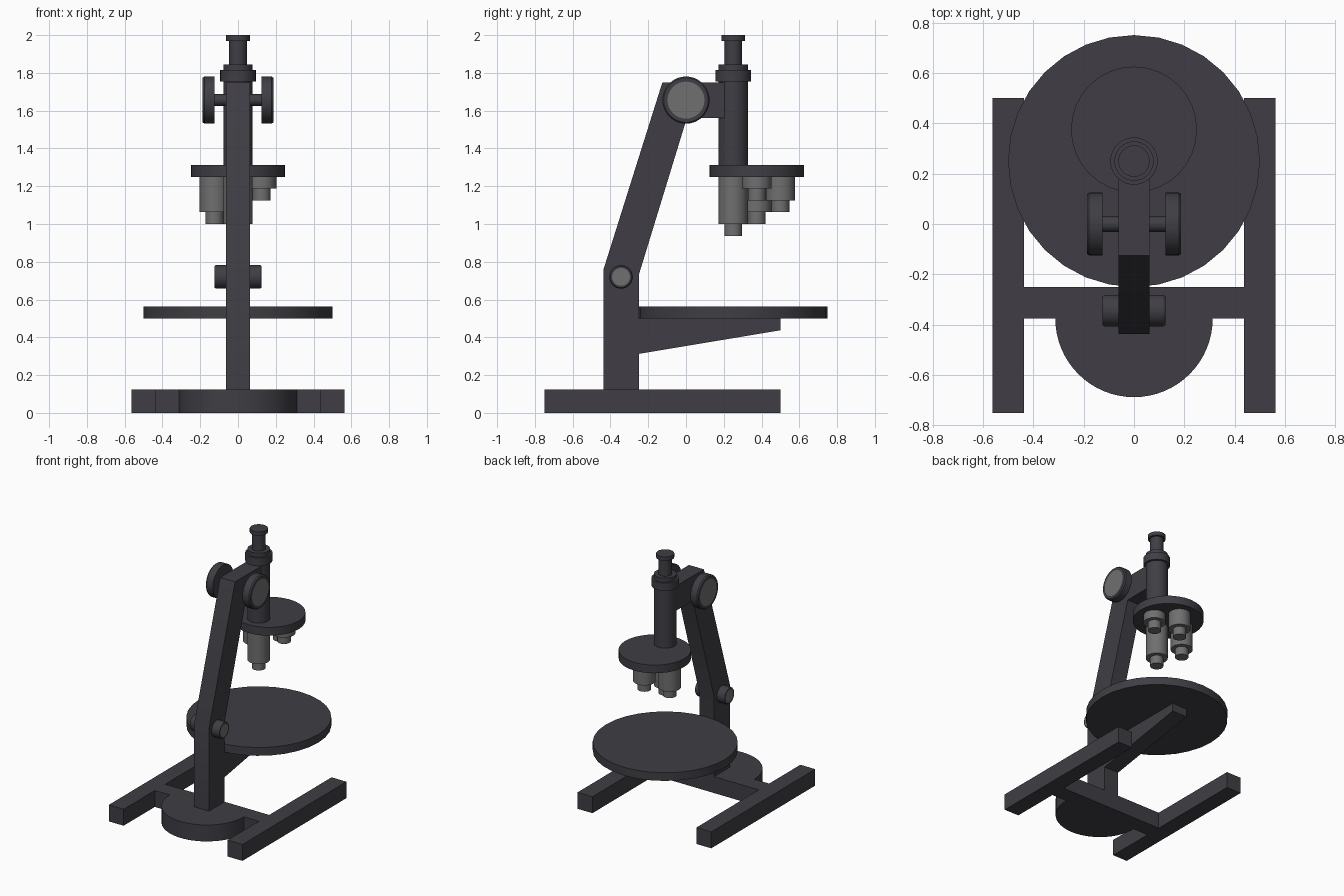
import bpy
import bmesh
from math import cos, sin, pi, radians
from mathutils import Matrix, Vector

cube = bpy.data.objects.get("Cube")
if cube:
    bpy.data.objects.remove(cube, do_unlink=True)


def material(name, rgb):
    m = bpy.data.materials.new(name)
    m.use_nodes = True
    m.diffuse_color = (*rgb, 1)
    m.node_tree.nodes["Principled BSDF"].inputs["Base Color"].default_value = (*rgb, 1)
    return m


DARK = material("charcoal_enamel", (0.05, 0.048, 0.058))
GREY = material("grey_metal", (0.16, 0.16, 0.16))
SIDES = 32


def finish(name, bm, mats):
    bmesh.ops.recalc_face_normals(bm, faces=bm.faces)
    mesh = bpy.data.meshes.new(name)
    bm.to_mesh(mesh)
    bm.free()
    for m in mats:
        mesh.materials.append(m)
    ob = bpy.data.objects.new(name, mesh)
    bpy.context.collection.objects.link(ob)
    bpy.ops.object.select_all(action="DESELECT")
    ob.select_set(True)
    bpy.context.view_layer.objects.active = ob
    bpy.ops.object.shade_smooth_by_angle(angle=radians(30))
    return ob


def prism(name, points, depth):
    """Close an outline and extrude it along the vector depth."""
    bm = bmesh.new()
    face = bm.faces.new([bm.verts.new(p) for p in points])
    new = bmesh.ops.extrude_face_region(bm, geom=[face])["geom"]
    verts = [g for g in new if isinstance(g, bmesh.types.BMVert)]
    bmesh.ops.translate(bm, verts=verts, vec=Vector(depth))
    return finish(name, bm, [DARK])


def lathe(name, profile, place, mat=DARK, end_mat=None):
    """Turn (radius, height) pairs round the local z axis and cap both ends."""
    bm = bmesh.new()
    rings = [[bm.verts.new((r * cos(2 * pi * i / SIDES), r * sin(2 * pi * i / SIDES), z))
              for i in range(SIDES)] for r, z in profile]
    for a, b in zip(rings, rings[1:]):
        for i in range(SIDES):
            j = (i + 1) % SIDES
            bm.faces.new((a[i], a[j], b[j], b[i]))
    bm.faces.new(rings[0])
    end = bm.faces.new(rings[-1])
    if end_mat:
        end.material_index = 1
    bm.transform(place)
    return finish(name, bm, [mat, end_mat] if end_mat else [mat])


def at(x, y, z=0):
    return Matrix.Translation((x, y, z))


# Base: two rails, a cross bar and a half-round foot in one outline
bar_front, bar_back, foot = -0.375, -0.25, 0.3125
right = [(foot * sin(a), bar_front - foot * cos(a))
         for a in [pi / 2 * i / 16 for i in range(17)]]
right += [(0.4375, bar_front), (0.4375, -0.75), (0.5625, -0.75),
          (0.5625, 0.5), (0.4375, 0.5), (0.4375, bar_back)]
left = [(-x, y) for x, y in reversed(right[1:])]
prism("base", [(x, y, 0) for x, y in right + left], (0, 0, 0.125))

# Column with leaning arm, and the tapered stage bracket
W = 0.0625
arm = [(-0.4375, 0.12), (-0.25, 0.12), (-0.25, 0.73), (0.005, 1.5625),
       (0.25, 1.5625), (0.25, 1.75), (-0.125, 1.75), (-0.4375, 0.757)]
bracket = [(-0.25, 0.3125), (0.5, 0.4375), (0.5, 0.5), (-0.25, 0.5)]
for name, outline in (("arm", arm), ("stage_bracket", bracket)):
    prism(name, [(-W, y, z) for y, z in outline], (2 * W, 0, 0))

# Round stage
lathe("stage", [(0.5, 0.5), (0.5, 0.5625)], at(0, 0.25))

# Body tube with collar, eyepiece and rim
lathe("body_tube", [(0.078, 1.31), (0.078, 1.755), (0.094, 1.755), (0.094, 1.815),
                    (0.078, 1.815), (0.078, 1.845), (0.047, 1.845), (0.047, 1.97),
                    (0.0625, 1.97), (0.0625, 2.0)], at(0, 0.25))

# Revolving nosepiece with four objectives of different lengths
lathe("nosepiece", [(0.25, 1.25), (0.25, 1.3125)], at(0, 0.375))
for k, (x, y, low) in enumerate([(0, -1, 1.0), (-1, 0, 1.0625), (0, 1, 1.125), (1, 0, 1.1875)]):
    lathe(f"objective_{k + 1}",
          [(0.047, low - 0.0625), (0.047, low), (0.078, low), (0.078, 1.25)],
          at(x * 0.125, 0.375 + y * 0.125), GREY)

# Focus knobs on both sides, with grey end caps
for side, sign in (("left", 1), ("right", -1)):
    turn = Matrix.Rotation(sign * pi / 2, 4, "Y")
    lathe(f"{side}_coarse_knob",
          [(0.031, 0.05), (0.031, 0.125), (0.125, 0.125), (0.125, 0.178),
           (0.118, 0.1875), (0.098, 0.1875)], at(0, 0, 1.656) @ turn, DARK, GREY)
    lathe(f"{side}_fine_knob",
          [(0.0625, 0.05), (0.0625, 0.117), (0.057, 0.125), (0.047, 0.125)],
          at(0, -0.344, 0.72) @ turn, DARK, GREY)
